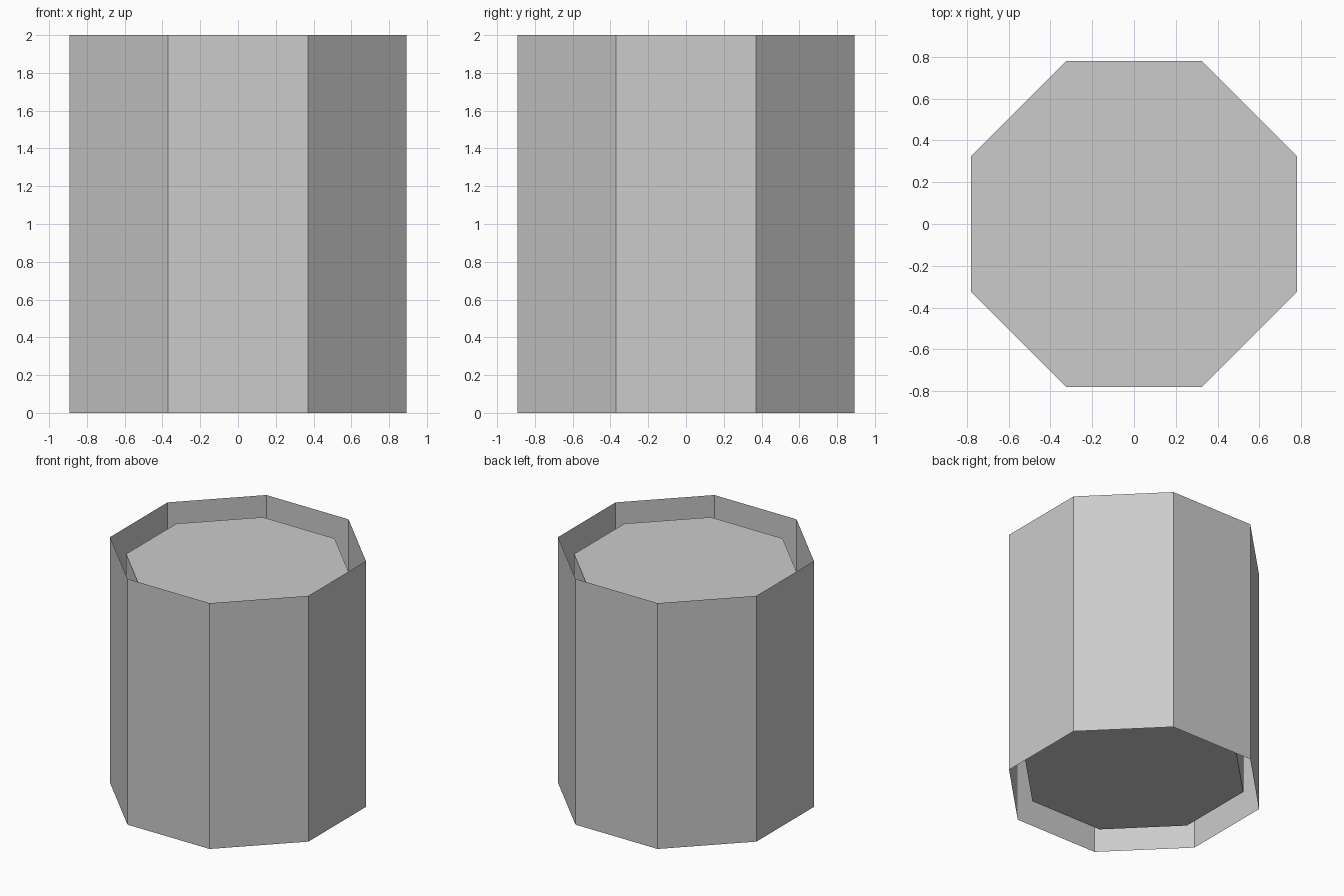
import bpy
from math import pi, cos

if "Cube" in bpy.data.objects:
    bpy.data.objects.remove(bpy.data.objects["Cube"])

SIDES = 8
APOTHEM = 0.893      # centre to flat outer face
HEIGHT = 2.0
INNER = 0.874        # size of the core relative to the shell


def octagon_prism(name, apothem, height, fill):
    """Eight-sided prism with flats facing the axes, centred at mid height."""
    bpy.ops.mesh.primitive_cylinder_add(
        vertices=SIDES, radius=apothem / cos(pi / SIDES), depth=height,
        end_fill_type=fill, location=(0, 0, HEIGHT / 2),
        rotation=(0, 0, pi / SIDES))
    obj = bpy.context.object
    obj.name = name
    bpy.ops.object.transform_apply(location=False, rotation=True, scale=True)
    return obj


# Thin outer wall, open at both ends
octagon_prism("outer_shell", APOTHEM, HEIGHT, 'NOTHING')

# Closed core, recessed at the top and bottom
octagon_prism("inner_core", APOTHEM * INNER, HEIGHT * 0.875, 'NGON')
